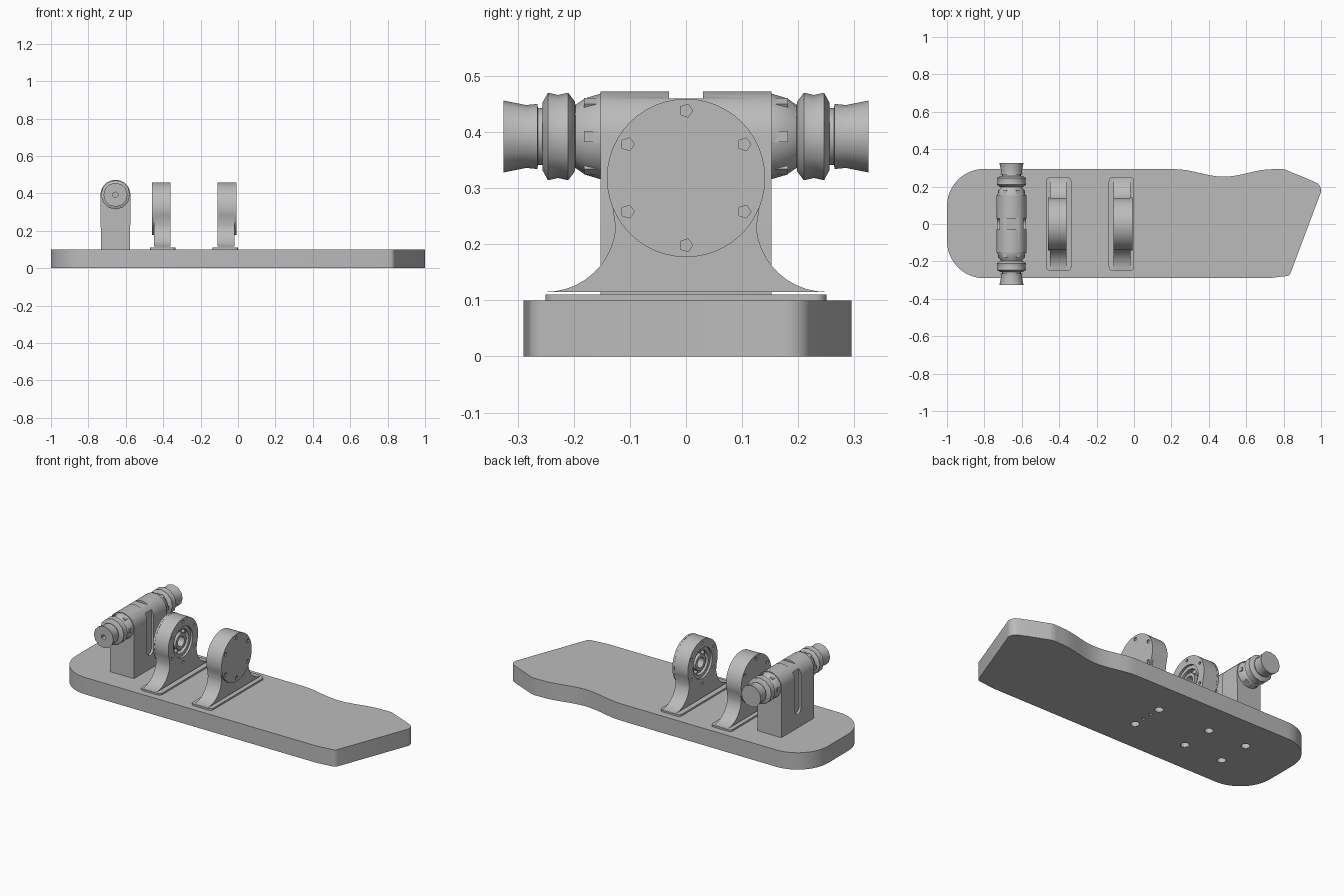
import bpy, bmesh
from math import sin, cos, pi, radians
from mathutils import Vector, Matrix

cube = bpy.data.objects.get("Cube")
if cube:
    bpy.data.objects.remove(cube)

grey = bpy.data.materials.new("plain grey")
grey.use_nodes = True
grey.diffuse_color = (0.5, 0.5, 0.5, 1)
grey.node_tree.nodes["Principled BSDF"].inputs["Base Color"].default_value = (0.5, 0.5, 0.5, 1)

# Axis frames: each maps profile (u, v, depth) to model space
FRAMES = {
    "z": lambda u, v, d: Vector((u, v, d)),
    "x": lambda u, v, d: Vector((d, u, v)),
    "y": lambda u, v, d: Vector((u, d, v)),
}


def finish(name, bm, smooth=True):
    bmesh.ops.recalc_face_normals(bm, faces=bm.faces)
    mesh = bpy.data.meshes.new(name)
    bm.to_mesh(mesh)
    bm.free()
    mesh.materials.append(grey)
    obj = bpy.data.objects.new(name, mesh)
    bpy.context.collection.objects.link(obj)
    if smooth:
        shade(obj)
    return obj


def shade(obj):
    bpy.ops.object.select_all(action="DESELECT")
    obj.select_set(True)
    bpy.context.view_layer.objects.active = obj
    bpy.ops.object.shade_smooth_by_angle(angle=radians(30))


def arc(cu, cv, r, start, end, steps=12):
    angles = [radians(start + (end - start) * i / steps) for i in range(steps + 1)]
    return [(cu + r * cos(a), cv + r * sin(a)) for a in angles]


def prism(name, axis, profile, lo, hi):
    bm = bmesh.new()
    face = bm.faces.new([bm.verts.new(FRAMES[axis](u, v, lo)) for u, v in profile])
    extruded = bmesh.ops.extrude_face_region(bm, geom=[face])["geom"]
    shift = FRAMES[axis](0, 0, hi - lo)
    bmesh.ops.translate(bm, vec=shift, verts=[g for g in extruded if isinstance(g, bmesh.types.BMVert)])
    return finish(name, bm)


def cylinder(name, axis, cu, cv, r, lo, hi, sides=32):
    return prism(name, axis, arc(cu, cv, r, 0, 360, sides)[:-1], lo, hi)


def lathe(name, axis, cu, cv, profile, sides=32):
    """Turn a closed (radius, depth) section round an axis."""
    bm = bmesh.new()
    rings = []
    for i in range(sides):
        a = 2 * pi * i / sides
        rings.append([bm.verts.new(FRAMES[axis](cu + r * cos(a), cv + r * sin(a), d)) for r, d in profile])
    n = len(profile)
    for i in range(sides):
        a, b = rings[i], rings[(i + 1) % sides]
        for j in range(n):
            bm.faces.new((a[j], a[(j + 1) % n], b[(j + 1) % n], b[j]))
    bmesh.ops.remove_doubles(bm, verts=bm.verts, dist=1e-5)
    return finish(name, bm)


def carve(obj, cutters):
    """Cut the shapes out of the object and discard them."""
    for cutter in cutters:
        cutter.hide_render = True
        mod = obj.modifiers.new("cut", "BOOLEAN")
        mod.operation = "DIFFERENCE"
        mod.solver = "EXACT"
        mod.object = cutter
    graph = bpy.context.evaluated_depsgraph_get()
    mesh = bpy.data.meshes.new_from_object(obj.evaluated_get(graph))
    obj.modifiers.clear()
    obj.data = mesh
    for cutter in cutters:
        bpy.data.objects.remove(cutter)
    shade(obj)


# Base board with a rounded end, a slanted end and a shallow waist
outline = arc(-0.8, 0.095, 0.2, 90, 180) + arc(-0.8, -0.09, 0.2, 180, 270)
outline += [(0.72, -0.29), (0.8, -0.28)] + arc(0.81, -0.25, 0.03, -70, -20, 4)
outline += arc(0.955, 0.18, 0.045, -20, 60, 6) + [(0.92, 0.245)]
outline += arc(0.78, 0.195, 0.1, 60, 100, 5)
waist = [i / 16 for i in range(17)]
outline += [(0.74 - 0.52 * t, 0.293 - 0.04 * sin(pi * t) ** 2) for t in waist]
base = prism("base_board", "z", outline, 0, 0.1)

# Screw holes in the underside
holes = []
for x in (-0.68, -0.43, -0.09):
    for y in (-0.1, 0.095):
        holes.append(cylinder("hole_cutter", "z", x, y, 0.024, -0.02, 0.09, 12))
for y in (-0.03, 0.03):
    holes.append(cylinder("hole_cutter", "z", -0.09, y, 0.01, -0.02, 0.09, 10))
carve(base, holes)

# Bearing mounts: a mirrored pair with closed outer faces and open inner faces
HUB = 0.318
RADIUS = 0.14
MID = -0.235


def bearing_mount(label, side):
    def span(a, b):
        return sorted((MID + side * a, MID + side * b))

    flare = arc(0.25, 0.24, 0.125, 270, 185, 10)
    left = [(-u, v) for u, v in reversed(flare)]
    body_profile = flare + arc(0, HUB, RADIUS, -20, 200, 40) + left
    body = prism(label + "_pedestal", "x", body_profile, *span(0.125, 0.215))
    cuts = [cylinder("bore_cutter", "x", 0, HUB, 0.09, *span(0.1, 0.19))]
    spots = [(0.12 * sin(k * pi / 3), HUB + 0.12 * cos(k * pi / 3)) for k in range(6)]
    for u, v in spots:
        cuts.append(cylinder("bolt_cutter", "x", u, v, 0.009, *span(0.1, 0.15), 6))
    carve(body, cuts)

    # Cover disc with bolt sockets
    cover = cylinder(label + "_cover", "x", 0, HUB, RADIUS + 0.001, *span(0.214, 0.226), 48)
    sockets = [cylinder("socket_cutter", "x", u, v, 0.012, *span(0.219, 0.25), 5) for u, v in spots]
    carve(cover, sockets)

    # Foot plate
    corners = []
    lo, hi = span(0.1, 0.235)
    for cx, cy, a in ((hi - 0.02, 0.23, 0), (lo + 0.02, 0.23, 90), (lo + 0.02, -0.23, 180), (hi - 0.02, -0.23, 270)):
        corners += arc(cx, cy, 0.02, a, a + 90, 5)
    prism(label + "_foot", "z", corners, 0.098, 0.11)

    # Ball bearing: two races and a ring of balls
    d0, d1 = span(0.138, 0.19)
    for race, inner, outer in (("outer_race", 0.07, 0.091), ("inner_race", 0.03, 0.048)):
        lathe(label + "_" + race, "x", 0, HUB, [(inner, d0), (outer, d0), (outer, d1), (inner, d1)])
    bm = bmesh.new()
    for k in range(10):
        a = 2 * pi * k / 10
        spot = Matrix.Translation(((d0 + d1) / 2, 0.059 * cos(a), HUB + 0.059 * sin(a)))
        bmesh.ops.create_uvsphere(bm, u_segments=10, v_segments=6, radius=0.015, matrix=spot)
    finish(label + "_balls", bm)


bearing_mount("left_bearing", 1)
bearing_mount("right_bearing", -1)

# Rear post with a rounded top and a groove over the middle
PX, PZ = -0.655, 0.392
arch = [(PX - 0.078, 0.098), (PX + 0.078, 0.098)] + arc(PX, PZ, 0.08, 0, 180, 16)
post = prism("rear_post", "y", arch, -0.152, 0.152)
slot = [(-0.03, 0.6)] + arc(0, 0.21, 0.03, 180, 360, 10) + [(0.03, 0.6)]
carve(post, [prism("slot_cutter", "x", slot, lo, lo + 0.1) for lo in (PX - 0.165, PX + 0.065)]
      + [prism("slot_cutter", "x", [(-0.03, 0.46), (0.03, 0.46), (0.03, 0.6), (-0.03, 0.6)], PX - 0.2, PX + 0.2)])

# Cross spindle: tapered sleeve, flanged ring and end knob on both sides
for label, s in (("front", -1), ("back", 1)):
    def turned(name, section, sides):
        return lathe(label + name, "y", PX, PZ, [(r, s * d) for r, d in section], sides)

    turned("_sleeve", [(0, 0.1), (0.077, 0.1), (0.077, 0.15), (0.068, 0.18), (0.054, 0.2), (0.05, 0.28), (0, 0.28)], 16)
    turned("_flange", [(0.04, 0.195), (0.062, 0.198), (0.078, 0.21), (0.074, 0.228),
                       (0.078, 0.246), (0.06, 0.256), (0.04, 0.256)], 12)
    knob = turned("_knob", [(0, 0.255), (0.058, 0.265), (0.056, 0.285), (0.064, 0.325), (0, 0.325)], 12)
    if s < 0:
        carve(knob, [cylinder("socket_cutter", "y", PX, PZ, 0.016, -0.34, -0.295, 5)])

    # Raised ribs on the sleeve
    bm = bmesh.new()
    for k in range(6):
        turn = Matrix.Translation((PX, s * 0.162, PZ)) @ Matrix.Rotation(k * pi / 3, 4, "Y")
        bmesh.ops.create_cube(bm, size=1, matrix=turn @ Matrix.Translation((0.066, 0, 0)) @ Matrix.Diagonal((0.014, 0.04, 0.02, 1)))
    finish(label + "_ribs", bm, False)
